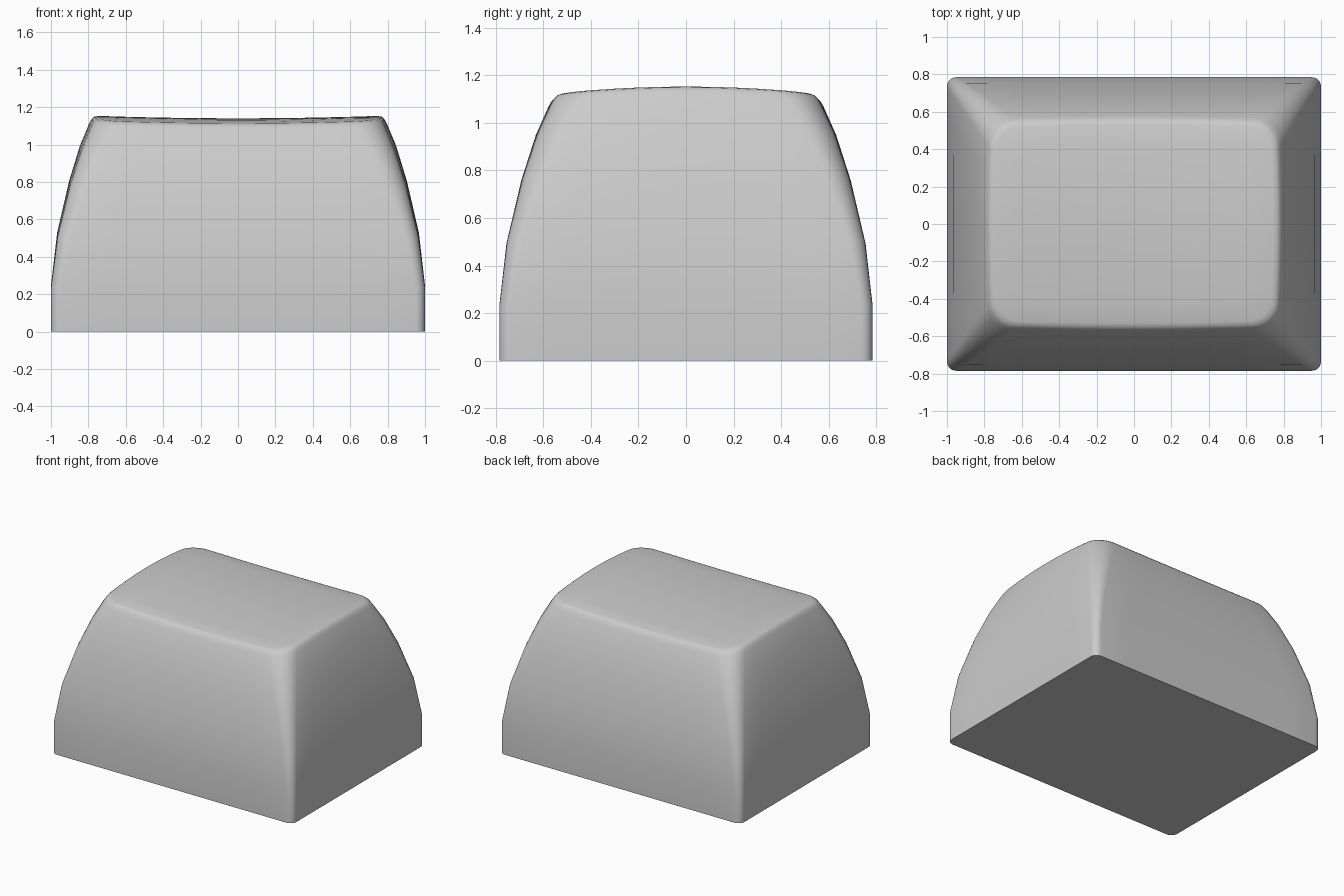
import bpy, bmesh, math

if "Cube" in bpy.data.objects:
    bpy.data.objects.remove(bpy.data.objects["Cube"])

ARC, EDGE = 6, 8   # segments per rounded corner and per straight side


def outline(hx, hy, r, bow):
    """Rounded rectangle whose sides bulge outward by bow."""
    corners = []
    for k, (sx, sy) in enumerate([(1, 1), (-1, 1), (-1, -1), (1, -1)]):
        cx, cy = sx * (hx - bow - r), sy * (hy - bow - r)
        angles = [(k + i / ARC) * math.pi / 2 for i in range(ARC + 1)]
        corners.append([(cx + r * math.cos(a), cy + r * math.sin(a)) for a in angles])
    pts = []
    for k in range(4):
        pts += corners[k]
        a, b = corners[k][-1], corners[(k + 1) % 4][0]
        for i in range(1, EDGE):
            t = i / EDGE
            x, y = a[0] + (b[0] - a[0]) * t, a[1] + (b[1] - a[1]) * t
            push = bow * 4 * t * (1 - t)
            if k % 2 == 0:
                y += math.copysign(push, y)
            else:
                x += math.copysign(push, x)
            pts.append((x, y))
    return pts


def top_z(x, y):
    """Top surface: arched front to back, slightly dished side to side."""
    return 1.14 - 0.095 * y * y + 0.023 * x * x


# Wall levels: height fraction, half width, half depth, corner radius, bow
levels = [
    (0.00, 1.000, 0.785, 0.05, 0.0),
    (0.21, 1.000, 0.785, 0.05, 0.0),
    (0.455, 0.967, 0.755, 0.07, 0.002),
    (0.695, 0.903, 0.692, 0.10, 0.005),
    (0.86, 0.845, 0.632, 0.125, 0.008),
    (0.965, 0.795, 0.578, 0.14, 0.01),
    (0.985, 0.782, 0.564, 0.14, 0.01),
    (0.996, 0.768, 0.55, 0.135, 0.01),
    (1.00, 0.745, 0.53, 0.125, 0.01),
]

bm = bmesh.new()
rings = []
for f, hx, hy, r, bow in levels:
    rings.append([bm.verts.new((x, y, f * top_z(x, y))) for x, y in outline(hx, hy, r, bow)])

# Curved top, as shrinking rings
for s in (0.8, 0.6, 0.4, 0.2):
    pts = [(x * s, y * s) for x, y in outline(0.745, 0.53, 0.125, 0.01)]
    rings.append([bm.verts.new((x, y, top_z(x, y))) for x, y in pts])

n = len(rings[0])
for lo, hi in zip(rings, rings[1:]):
    for i in range(n):
        j = (i + 1) % n
        bm.faces.new((lo[i], lo[j], hi[j], hi[i]))
centre = bm.verts.new((0, 0, top_z(0, 0)))
for i in range(n):
    bm.faces.new((rings[-1][i], rings[-1][(i + 1) % n], centre))

# Flat underside
bm.faces.new(rings[0][::-1])
bmesh.ops.recalc_face_normals(bm, faces=bm.faces)

mesh = bpy.data.meshes.new("keycap")
bm.to_mesh(mesh)
bm.free()
keycap = bpy.data.objects.new("keycap", mesh)
bpy.context.collection.objects.link(keycap)
bpy.context.view_layer.objects.active = keycap
keycap.select_set(True)
bpy.ops.object.shade_smooth_by_angle(angle=math.radians(50))
